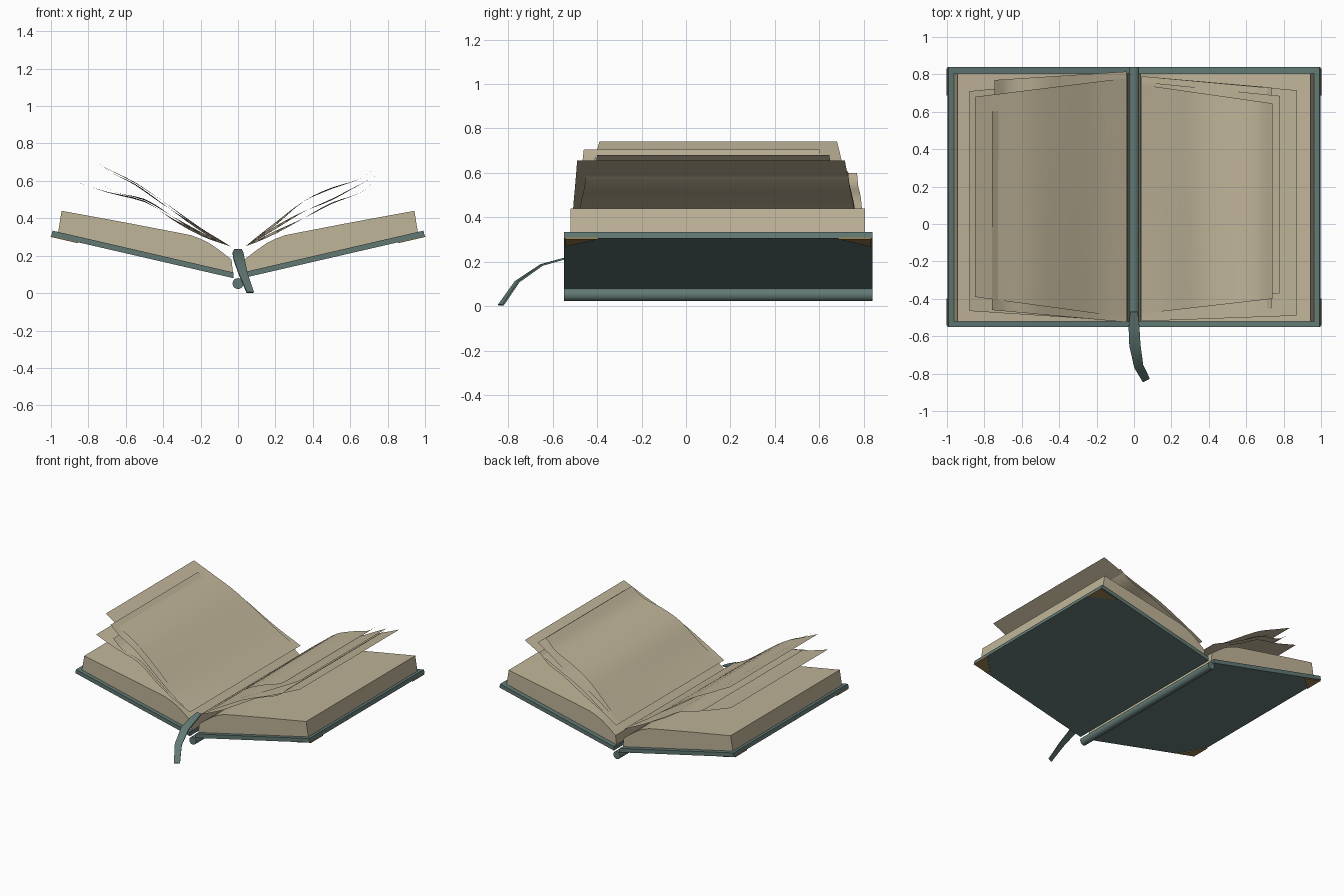
import bpy, bmesh, math
from mathutils import Vector

if "Cube" in bpy.data.objects:
    bpy.data.objects.remove(bpy.data.objects["Cube"])

def material(name, color):
    m = bpy.data.materials.new(name)
    m.diffuse_color = (*color, 1)
    m.use_nodes = True
    m.node_tree.nodes["Principled BSDF"].inputs["Base Color"].default_value = m.diffuse_color
    return m

TEAL = material("teal_cloth", (0.12, 0.19, 0.175))
PAPER = material("paper", (0.53, 0.46, 0.32))
BRASS = material("brass", (0.30, 0.20, 0.08))

def make(name, verts, faces, mat, smooth=None, fix=True):
    me = bpy.data.meshes.new(name)
    me.from_pydata(verts, [], faces)
    if fix:
        bm = bmesh.new()
        bm.from_mesh(me)
        bmesh.ops.recalc_face_normals(bm, faces=bm.faces)
        bm.to_mesh(me)
        bm.free()
    ob = bpy.data.objects.new(name, me)
    bpy.context.collection.objects.link(ob)
    me.materials.append(mat)
    if smooth:
        bpy.context.view_layer.objects.active = ob
        bpy.ops.object.select_all(action='DESELECT')
        ob.select_set(True)
        bpy.ops.object.shade_smooth_by_angle(angle=math.radians(smooth))
    return ob

def prism(name, profile, y0, y1, mat, smooth=None):
    """Extrude an x-z profile along y."""
    n = len(profile)
    verts = [(x, y, z) for y in (y0, y1) for x, z in profile]
    faces = [tuple(range(n)), tuple(range(n, 2 * n))]
    faces += [(i, (i + 1) % n, n + (i + 1) % n, n + i) for i in range(n)]
    return make(name, verts, faces, mat, smooth)

# cover underside runs from the hinge up and outward
ANG = math.radians(13)
C, S = math.cos(ANG), math.sin(ANG)
LENGTH, FRONT, BACK = 0.999, -0.55, 0.84

def on_cover(u, h):
    """Point at u along the cover and h above its underside."""
    return (0.025 + u * C - h * S, 0.08 + u * S + h * C)

for side, sx in (("left", -1), ("right", 1)):
    # cover board
    board = [on_cover(0, 0), on_cover(LENGTH, 0), on_cover(LENGTH, 0.03), on_cover(0.007, 0.03)]
    prism(side + "_cover", [(sx * x, z) for x, z in board], FRONT, BACK, TEAL)
    # block of pages curving down into the gutter
    block = [(0.027, 0.111), on_cover(0.968, 0.03), (0.943, 0.44), (0.6, 0.377), (0.33, 0.325),
             (0.25, 0.309), (0.2, 0.29), (0.15, 0.265), (0.1, 0.23), (0.035, 0.18)]
    prism(side + "_page_block", [(sx * x, z) for x, z in block], -0.52, 0.805, PAPER, 25)
    # triangular corner guards under the cover
    for end, y, d in (("front", FRONT + 0.008, 1), ("back", BACK - 0.008, -1)):
        tri = [(LENGTH, y), (LENGTH - 0.15, y), (LENGTH, y + d * 0.145)]
        verts = []
        for h in (-0.005, 0.004):
            for u, yy in tri:
                x, z = on_cover(u + 0.002, h)
                verts.append((sx * x, yy, z))
        make(f"{side}_{end}_corner", verts,
             [(0, 1, 2), (3, 4, 5), (0, 1, 4, 3), (1, 2, 5, 4), (2, 0, 3, 5)], BRASS)

# rounded spine
spine = [(0.029 * math.cos(a), 0.051 + 0.029 * math.sin(a))
         for a in (i * math.tau / 20 for i in range(20))]
prism("spine", spine, FRONT, BACK, TEAL, 40)

def curve_through(pts, per=3):
    """Catmull-Rom points through an x-z profile."""
    p = [Vector(q) for q in pts]
    p = [2 * p[0] - p[1]] + p + [2 * p[-1] - p[-2]]
    out = []
    for i in range(1, len(p) - 2):
        a, b, c, d = p[i - 1:i + 3]
        for k in range(per):
            t = k / per
            out.append(0.5 * (2 * b + (c - a) * t + (2 * a - 5 * b + 4 * c - d) * t * t
                              + (3 * b - a - 3 * c + d) * t ** 3))
    return out + [p[-2]]

def loose_page(name, profile, inner, outer, twist):
    """Thin curved sheet, narrowing from the gutter to its free edge."""
    pts, verts, faces, rows = curve_through(profile), [], [], 5
    x0, x1 = pts[0].x, pts[-1].x
    for q in pts:
        t = (q.x - x0) / (x1 - x0)
        for j in range(rows):
            s = j / (rows - 1)
            ya = inner[0] + (outer[0] - inner[0]) * t
            yb = inner[1] + (outer[1] - inner[1]) * t
            dz = twist * math.sin(t * 7) * (s - 0.5) * (1 - t)
            verts.append((q.x, ya + (yb - ya) * s, q.y + dz))
    for i in range(len(pts) - 1):
        for j in range(rows - 1):
            a = i * rows + j
            f = (a, a + rows, a + rows + 1, a + 1)
            faces.append(f if x1 > x0 else f[::-1])
    make(name, verts, faces, PAPER, 60, fix=False)

# lifted pages, left side
loose_page("left_page_1", [(-0.04, 0.25), (-0.2, 0.345), (-0.4, 0.49), (-0.55, 0.59), (-0.7, 0.665), (-0.85, 0.74)],
           (-0.50, 0.78), (-0.39, 0.68), 0.01)
loose_page("left_page_2", [(-0.04, 0.25), (-0.2, 0.34), (-0.4, 0.475), (-0.55, 0.58), (-0.68, 0.645), (-0.76, 0.705)],
           (-0.525, 0.70), (-0.46, 0.60), 0.02)
loose_page("left_page_3", [(-0.04, 0.25), (-0.2, 0.315), (-0.35, 0.395), (-0.5, 0.49), (-0.7, 0.54), (-0.88, 0.60)],
           (-0.52, 0.79), (-0.465, 0.71), 0.02)
loose_page("left_page_4", [(-0.04, 0.25), (-0.2, 0.32), (-0.35, 0.41), (-0.5, 0.50), (-0.66, 0.54), (-0.745, 0.60)],
           (-0.525, 0.815), (-0.45, 0.77), 0.02)
# lifted pages, right side
loose_page("right_page_1", [(0.04, 0.25), (0.2, 0.37), (0.35, 0.49), (0.5, 0.56), (0.65, 0.61), (0.74, 0.68)],
           (-0.48, 0.745), (-0.40, 0.645), 0.02)
loose_page("right_page_2", [(0.04, 0.25), (0.2, 0.35), (0.35, 0.435), (0.5, 0.50), (0.65, 0.58), (0.78, 0.65)],
           (-0.47, 0.76), (-0.37, 0.685), 0.02)
loose_page("right_page_3", [(0.04, 0.25), (0.2, 0.345), (0.4, 0.455), (0.6, 0.535), (0.75, 0.60), (0.87, 0.655)],
           (-0.52, 0.79), (-0.49, 0.715), 0.0)
loose_page("right_page_4", [(0.04, 0.25), (0.2, 0.325), (0.35, 0.40), (0.5, 0.48), (0.65, 0.535), (0.735, 0.605)],
           (-0.51, 0.79), (-0.45, 0.73), 0.02)

# ribbon bookmark hanging over the front edge
path = [(0, -0.47, 0.232), (0, -0.55, 0.213), (0.005, -0.65, 0.185), (0.025, -0.76, 0.11), (0.065, -0.834, 0.004)]
widths = [0.02, 0.029, 0.03, 0.025, 0.021]
verts, faces = [], []
for i, (p, w) in enumerate(zip(path, widths)):
    a, b = Vector(path[max(i - 1, 0)]), Vector(path[min(i + 1, 4)])
    tan = (b - a).normalized()
    across = tan.cross(Vector((0, 0, 1))).normalized() * -w
    up = across.cross(tan).normalized() * 0.004
    c = Vector(p)
    verts += [c - across - up, c + across - up, c + across + up, c - across + up]
for i in range(4):
    for j in range(4):
        k = (j + 1) % 4
        faces.append((4 * i + j, 4 * i + k, 4 * i + 4 + k, 4 * i + 4 + j))
faces += [(0, 1, 2, 3), (16, 17, 18, 19)]
make("ribbon_bookmark", verts, faces, TEAL, 40)
